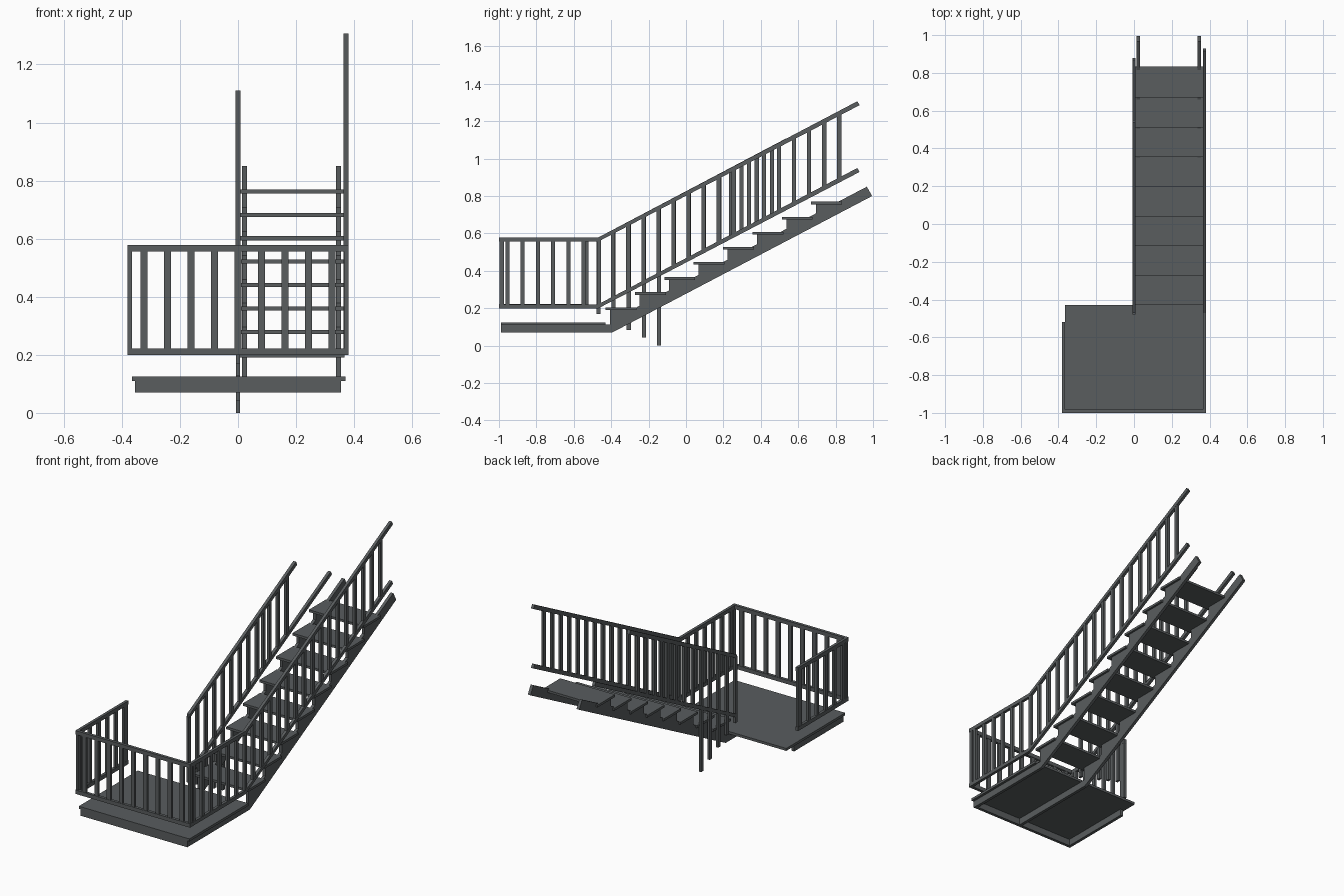
import bpy, bmesh

if "Cube" in bpy.data.objects:
    bpy.data.objects.remove(bpy.data.objects["Cube"])

mat = bpy.data.materials.new("dark grey metal")
mat.diffuse_color = (0.10, 0.109, 0.113, 1)
mat.use_nodes = True
mat.node_tree.nodes["Principled BSDF"].inputs["Base Color"].default_value = mat.diffuse_color

S = 0.522            # slope of the flight
KNEE = -0.47         # where the handrail starts to climb


def finish(name, bm):
    bmesh.ops.recalc_face_normals(bm, faces=bm.faces)
    me = bpy.data.meshes.new(name)
    bm.to_mesh(me)
    bm.free()
    me.materials.append(mat)
    ob = bpy.data.objects.new(name, me)
    bpy.context.collection.objects.link(ob)
    return ob


def prism(name, x0, x1, pts):
    """Side (y, z) outline extruded from x0 to x1."""
    bm = bmesh.new()
    a = [bm.verts.new((x0, y, z)) for y, z in pts]
    b = [bm.verts.new((x1, y, z)) for y, z in pts]
    bm.faces.new(a)
    bm.faces.new(b[::-1])
    n = len(pts)
    for i in range(n):
        j = (i + 1) % n
        bm.faces.new((a[i], a[j], b[j], b[i]))
    return finish(name, bm)


def box(name, x0, x1, y0, y1, z0, z1):
    return prism(name, x0, x1, [(y0, z0), (y1, z0), (y1, z1), (y0, z1)])


def rail_z(y, base):
    return base + S * max(0, y - KNEE)


def climbing_rail(name, x0, x1, y_start, y_end, base, h=0.022):
    """Rail that is level up to the knee, then climbs; square-cut end."""
    z = rail_z(y_end, base)
    pts = [(KNEE, base), (y_end, z), (y_end - 0.012, z + 0.021), (KNEE, base + h)]
    if y_start < KNEE:
        pts += [(y_start, base + h), (y_start, base)]
    prism(name, x0, x1, pts)


# landing deck and its skirt
box("landing_deck", -0.365, 0.37, -0.99, -0.43, 0.11, 0.125)
box("landing_front_skirt", -0.355, 0.355, -0.988, -0.97, 0.07, 0.112)
box("landing_left_skirt", -0.355, -0.337, -0.988, -0.52, 0.07, 0.112)

# treads
RUN, RISE, N = 0.157, 0.0807, 8
for i in range(N):
    y, z = -0.43 + RUN * i, 0.191 + RISE * i
    box("tread_%d" % (i + 1), 0.003, 0.367, y, y + 0.165, z, z + 0.014)

# stringers with sawtooth top edge
def edge(y):
    return 0.85 + 0.524 * (y - 0.967)

outline = [(-0.985, 0.07), (-0.395, 0.07), (0.995, 0.80), (0.967, 0.85)]
for i in reversed(range(N)):
    y, z = -0.405 + RUN * i, 0.195 + RISE * i
    back = 0.967 + (z - 0.85) / 0.524
    low = edge(y) if i else 0.112
    outline += [(back, z), (y, z), (y, low)]
outline.append((-0.985, 0.112))
for side, x in (("left", 0.013), ("right", 0.337)):
    prism(side + "_stringer", x, x + 0.018, outline)

# rails
LOW, TOP = 0.199, 0.556
XR, XL, XC = (0.364, 0.381), (-0.381, -0.364), (-0.009, 0.009)
climbing_rail("right_handrail", *XR, -1.0, 0.928, TOP)
climbing_rail("right_bottom_rail", *XR, -1.0, 0.928, LOW)
climbing_rail("inner_handrail", *XC, KNEE, 0.55, TOP)
climbing_rail("inner_bottom_rail", *XC, KNEE, 0.88, LOW)
for nm, z in (("handrail", TOP), ("bottom_rail", LOW)):
    box("front_" + nm, XL[0], XR[1], -1.0, -0.982, z, z + 0.023)
    box("left_" + nm, *XL, -1.0, -0.52, z, z + 0.023)


def side_baluster(name, x, y, bottom=None):
    z0 = rail_z(y, LOW + 0.012) if bottom is None else bottom
    box(name, x - 0.0075, x + 0.0075, y - 0.011, y + 0.011, z0, rail_z(y, TOP + 0.008))


# front balusters
for i in range(-4, 5):
    x = i * 0.081
    box("front_baluster", x - 0.0125, x + 0.0125, -0.998, -0.984, LOW + 0.01, TOP + 0.01)

# landing side balusters
for k in range(7):
    y = -0.955 + k * 0.0815
    side_baluster("right_landing_baluster", 0.3725, y)
    if y < -0.5:
        side_baluster("left_landing_baluster", -0.3725, y)
for x in (-0.3725, 0.3725):
    side_baluster("corner_post", x, -0.985)
side_baluster("left_end_post", -0.3725, -0.532)

# flight balusters, the first five inner ones run on below the landing
for k in range(1, 17):
    side_baluster("right_flight_baluster", 0.3725, KNEE + k * 0.0806)
for k in range(5):
    y = KNEE + 0.002 + k * 0.081
    side_baluster("inner_long_baluster", 0, y, 0.17 - 0.0425 * k)
for y in (-0.065, 0.015, 0.097, 0.18, 0.24, 0.297, 0.378, 0.46):
    side_baluster("inner_flight_baluster", 0, y)
